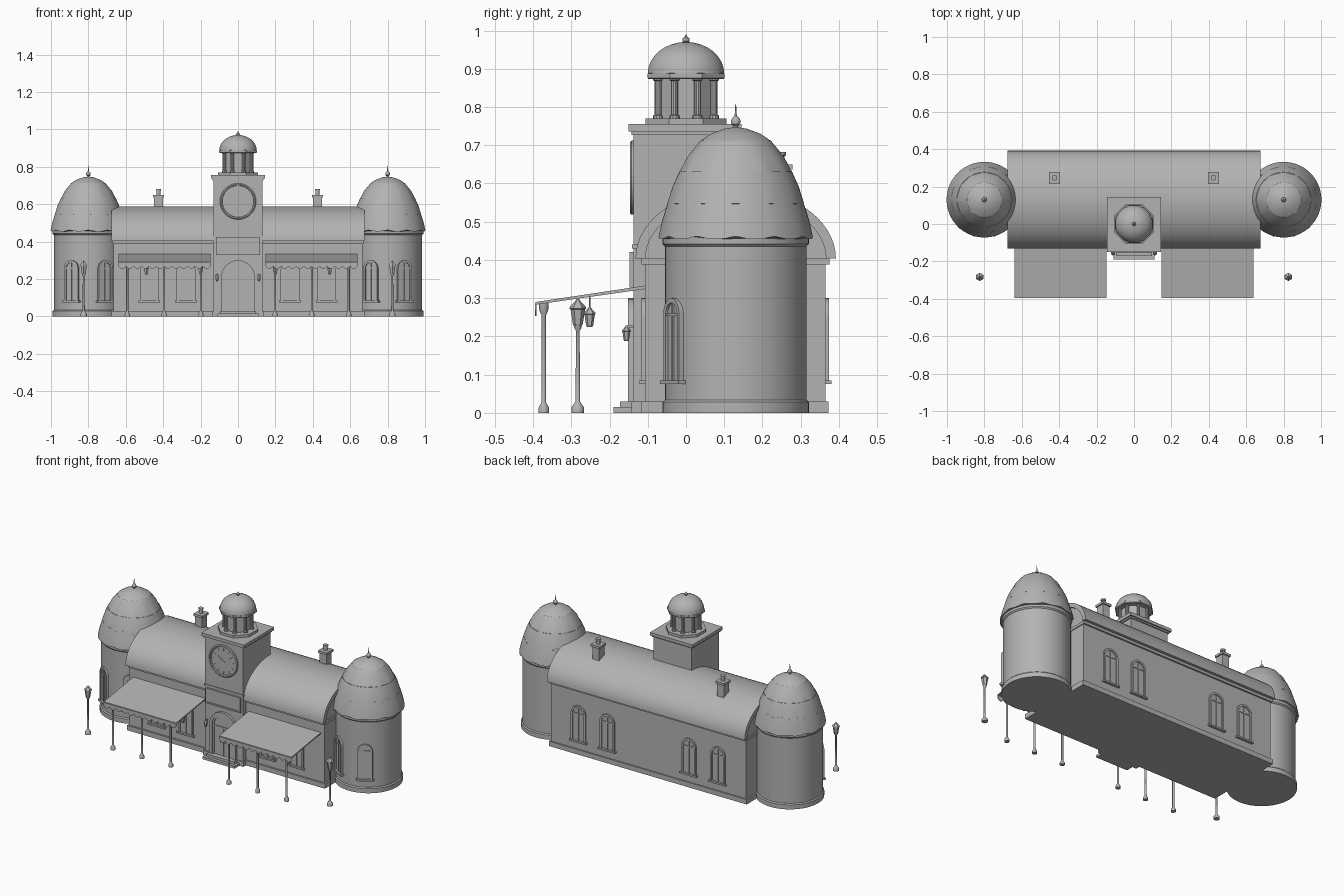
import bpy, bmesh, math
from mathutils import Matrix, Vector
from math import sin, cos, pi, radians

if "Cube" in bpy.data.objects:
    bpy.data.objects.remove(bpy.data.objects["Cube"])

grey = bpy.data.materials.new("stone_grey")
grey.diffuse_color = (0.45, 0.45, 0.45, 1)
grey.use_nodes = True
grey.node_tree.nodes["Principled BSDF"].inputs["Base Color"].default_value = grey.diffuse_color


def finish(name, bm, mat=None, smooth=False):
    if mat is not None:
        bm.transform(mat)
    bmesh.ops.recalc_face_normals(bm, faces=bm.faces)
    me = bpy.data.meshes.new(name)
    bm.to_mesh(me)
    bm.free()
    me.materials.append(grey)
    ob = bpy.data.objects.new(name, me)
    bpy.context.collection.objects.link(ob)
    if smooth:
        bpy.ops.object.select_all(action='DESELECT')
        ob.select_set(True)
        bpy.context.view_layer.objects.active = ob
        bpy.ops.object.shade_smooth_by_angle(angle=radians(35))
    return ob


def box(name, x0, x1, y0, y1, z0, z1, mat=None):
    bm = bmesh.new()
    bmesh.ops.create_cube(bm, size=1)
    bm.transform(Matrix.Translation(((x0 + x1) / 2, (y0 + y1) / 2, (z0 + z1) / 2))
                 @ Matrix.Diagonal((x1 - x0, y1 - y0, z1 - z0, 1)))
    return finish(name, bm, mat)


def lathe(name, prof, x=0, y=0, n=32, smooth=True, wave=0, scallops=12, mat=None):
    """Turn an (r, z) profile; wave lowers the first ring in scallops."""
    bm = bmesh.new()
    rings = []
    for i, (r, z) in enumerate(prof):
        ring = []
        for k in range(n):
            a = 2 * pi * (k + 0.5) / n
            dz = wave * abs(sin(scallops * a / 2)) if i == 0 else 0
            ring.append(bm.verts.new((r * cos(a), r * sin(a), z - dz)))
        rings.append(ring)
    for a, b in zip(rings, rings[1:]):
        for k in range(n):
            bm.faces.new((a[k], a[(k + 1) % n], b[(k + 1) % n], b[k]))
    bm.faces.new(rings[0])
    bm.faces.new(rings[-1])
    return finish(name, bm, (mat or Matrix()) @ Matrix.Translation((x, y, 0)), smooth)


def prism(name, pts, d0, d1, axis='y', mat=None, smooth=False):
    """Extrude a closed outline: (x, z) along y, or (y, z) along x."""
    bm = bmesh.new()
    put = (lambda p, d: (p[0], d, p[1])) if axis == 'y' else (lambda p, d: (d, p[0], p[1]))
    a = [bm.verts.new(put(p, d0)) for p in pts]
    b = [bm.verts.new(put(p, d1)) for p in pts]
    bm.faces.new(a)
    bm.faces.new(b)
    for i in range(len(pts)):
        j = (i + 1) % len(pts)
        bm.faces.new((a[i], a[j], b[j], b[i]))
    return finish(name, bm, mat, smooth)


def arch(w, z0, z1, n=14):
    r = w / 2
    return [(r, z0)] + [(r * cos(pi * i / n), z1 - r + r * sin(pi * i / n))
                        for i in range(n + 1)] + [(-r, z0)]


def arch_frame(name, w, z0, z1, t, d0, d1, mat):
    """Open arched surround of width t."""
    outer, inner = arch(w, z0, z1), arch(w - 2 * t, z0, z1 - t)
    prism(name, outer + inner[::-1], d0, d1, mat=mat, smooth=True)


def window(x, y, turn, w=0.1, z0=0.085, z1=0.3):
    """Arched window facing local -y, placed on a wall."""
    m = Matrix.Translation((x, y, 0)) @ Matrix.Rotation(turn, 4, 'Z')
    arch_frame("window_frame", w, z0, z1, 0.012, -0.009, 0.02, m)
    prism("window_pane", arch(w - 0.02, z0, z1 - 0.01), -0.002, 0.015, mat=m)
    box("window_mullion", -0.003, 0.003, -0.006, 0.01, z0, z1 - 0.01, m)
    box("window_transom", -w / 2 + 0.01, w / 2 - 0.01, -0.006, 0.01,
        z1 - w / 2 - 0.004, z1 - w / 2 + 0.003, m)
    box("window_sill", -w / 2 - 0.008, w / 2 + 0.008, -0.015, 0.02, z0 - 0.01, z0, m)


def lantern(name, x, y, z, s=1.0):
    prof = [(0.010, 0), (0.013, 0.006), (0.019, 0.045), (0.022, 0.047),
            (0.020, 0.053), (0.009, 0.064), (0.003, 0.072)]
    lathe(name, [(r * s, z + h * s) for r, h in prof], x, y, 6, False)


CY = 0.13   # depth of the hall's centre line

# Main hall: plinth, walls, cornice, barrel roof
box("hall_plinth", -0.675, 0.675, -0.118, 0.373, 0, 0.03)
box("hall_walls", -0.665, 0.665, -0.107, 0.365, 0.03, 0.405)
box("hall_cornice", -0.67, 0.67, -0.117, 0.375, 0.388, 0.404)


def roof_arc(a, b, n=32):
    return [(CY + a * cos(pi * i / n), 0.404 + b * sin(pi * i / n)) for i in range(n + 1)]


prism("roof_shell", roof_arc(0.262, 0.184) + roof_arc(0.236, 0.158)[::-1],
      -0.675, 0.675, 'x', smooth=True)
prism("roof_gable", roof_arc(0.24, 0.162), -0.662, 0.662, 'x')

for x in (-0.475, -0.278, 0.278, 0.475):
    window(x, -0.107, 0)
    window(x, 0.365, pi)

# Clock tower
box("tower_body", -0.13, 0.13, -0.137, 0.13, 0, 0.74)
box("tower_plinth", -0.137, 0.137, -0.144, 0.1, 0, 0.03)
box("tower_band", -0.134, 0.134, -0.141, 0.12, 0.43, 0.44)
box("tower_ledge_lower", -0.137, 0.137, -0.143, 0.137, 0.727, 0.736)
box("tower_ledge", -0.145, 0.145, -0.15, 0.145, 0.736, 0.755)
lathe("lantern_base", [(0.115, 0.755), (0.115, 0.77)], n=8, smooth=False)
lathe("lantern_drum", [(0.074, 0.77), (0.074, 0.88)], n=8, smooth=False)
for k in range(8):
    a = 2 * pi * (k + 0.5) / 8
    lathe("lantern_column", [(0.013, 0.77), (0.013, 0.778), (0.009, 0.78), (0.009, 0.868),
                             (0.013, 0.87), (0.013, 0.88)], 0.079 * cos(a), 0.079 * sin(a), 10)
lathe("lantern_cornice", [(0.106, 0.873), (0.109, 0.876), (0.109, 0.887), (0.1, 0.889)],
      n=8, smooth=False)
lathe("lantern_dome", [(0.102 * cos(t * pi / 16), 0.887 + 0.083 * sin(t * pi / 16))
                       for t in range(8)] + [(0.004, 0.97)], n=16)
lathe("lantern_finial", [(0.005, 0.965), (0.01, 0.973), (0.009, 0.98), (0.003, 0.984),
                         (0.001, 0.99)], n=12)

# Clock: rim, face, hour marks, hands
face = Matrix.Translation((0, -0.137, 0.615)) @ Matrix.Rotation(pi / 2, 4, 'X')
lathe("clock_face", [(0.09, -0.01), (0.09, 0.003)], n=48, mat=face)
lathe("clock_rim", [(0.084, 0.0), (0.097, 0.0), (0.097, 0.006), (0.092, 0.01),
                    (0.086, 0.008), (0.084, 0.003)], n=48, mat=face)
for k in range(12):
    box("clock_hour_mark", -0.002, 0.002, 0.064, 0.078, 0, 0.005,
        face @ Matrix.Rotation(k * pi / 6, 4, 'Z'))
for ang, ln in ((60, 0.045), (-60, 0.062)):
    box("clock_hand", -0.002, 0.002, -0.01, ln, 0, 0.006,
        face @ Matrix.Rotation(radians(ang), 4, 'Z'))

# Blank sign panel
box("sign_panel", -0.112, 0.112, -0.144, -0.13, 0.335, 0.415)
for z in (0.328, 0.412):
    box("sign_border", -0.118, 0.118, -0.148, -0.13, z, z + 0.009)
for x in (-0.118, 0.109):
    box("sign_border_side", x, x + 0.009, -0.148, -0.13, 0.328, 0.421)

# Entrance: arch, double doors, steps
arch_frame("door_surround", 0.18, 0.03, 0.3, 0.018, -0.152, -0.13, None)
arch_frame("door_inner_arch", 0.144, 0.03, 0.282, 0.01, -0.146, -0.13, None)
prism("door_leaves", arch(0.13, 0.03, 0.275), -0.141, -0.13)
box("door_meeting_rail", -0.003, 0.003, -0.144, -0.13, 0.03, 0.2)
box("door_transom", -0.063, 0.063, -0.145, -0.13, 0.2, 0.208)
for s in (-1, 1):
    box("door_knob", s * 0.014 - 0.004, s * 0.014 + 0.004, -0.149, -0.14, 0.115, 0.125)
box("step_lower", -0.11, 0.11, -0.19, -0.13, 0, 0.015)
box("step_upper", -0.095, 0.095, -0.172, -0.13, 0.015, 0.03)

for s in (-1, 1):
    # Round corner pavilion
    tx = s * 0.8
    lathe("pavilion_base", [(0.192, 0), (0.192, 0.028), (0.186, 0.034)], tx, CY, 64)
    lathe("pavilion_wall", [(0.185, 0.03), (0.185, 0.462)], tx, CY, 64)
    lathe("pavilion_cornice", [(0.185, 0.435), (0.192, 0.442), (0.192, 0.462)], tx, CY, 64)
    tiers = ([(0.202, 0.463), (0.192, 0.505), (0.176, 0.555)],
             [(0.179, 0.55), (0.165, 0.592), (0.147, 0.632)],
             [(0.150, 0.627), (0.125, 0.672), (0.092, 0.712)],
             [(0.094, 0.71), (0.065, 0.73), (0.03, 0.743), (0.004, 0.747)])
    for i, prof in enumerate(tiers):
        lathe("pavilion_dome_tier", prof, tx, CY, 72, wave=0.009 if i < 3 else 0)
    lathe("pavilion_finial", [(0.006, 0.74), (0.006, 0.75), (0.012, 0.756), (0.013, 0.764),
                              (0.009, 0.772), (0.003, 0.777), (0.001, 0.808)], tx, CY, 12)
    for a in (-29, 29):
        t = radians(a)
        window(tx + 0.184 * sin(t), CY - 0.184 * cos(t), t, w=0.085)

    # Chimney
    cx, cy = s * 0.425, 0.247
    box("chimney_stack", cx - 0.023, cx + 0.023, cy - 0.025, cy + 0.025, 0.5, 0.638)
    box("chimney_cap", cx - 0.03, cx + 0.03, cy - 0.032, cy + 0.032, 0.636, 0.65)
    lathe("chimney_pot", [(0.011, 0.65), (0.011, 0.672), (0.015, 0.674), (0.015, 0.682)],
          cx, cy, 12)

    # Awning: sloping sheet and scalloped front edge
    x0, x1 = sorted((s * 0.147, s * 0.64))
    prism("awning_sheet", [(-0.393, 0.283), (-0.393, 0.29), (-0.1, 0.334), (-0.1, 0.325)],
          x0, x1, 'x')
    n = 72
    edge = [(x0 + (x1 - x0) * i / n, 0.268 - 0.014 * abs(sin(pi * i / 6))) for i in range(n + 1)]
    prism("awning_valance", edge + [(x1, 0.286), (x0, 0.286)], -0.395, -0.391)

    # Awning posts and hanging lanterns
    for px in (0.198, 0.395, 0.592):
        lathe("awning_post", [(0.014, 0), (0.014, 0.014), (0.008, 0.024), (0.006, 0.03),
                              (0.006, 0.255), (0.012, 0.268), (0.013, 0.287)],
              s * px, -0.372, 12)
    for px in (0.2, 0.49):
        lantern("hanging_lantern", s * px, -0.252, 0.225, 0.72)
        lathe("lantern_rod", [(0.002, 0.27), (0.002, 0.306)], s * px, -0.252, 6)

    # Street lamp
    lathe("lamp_post", [(0.017, 0), (0.017, 0.014), (0.01, 0.024), (0.006, 0.03),
                        (0.005, 0.215), (0.01, 0.222), (0.01, 0.23)], s * 0.825, -0.283, 12)
    lantern("lamp_head", s * 0.825, -0.283, 0.226)

    # Wall lantern beside the door
    lantern("wall_lantern", s * 0.112, -0.156, 0.188, 0.55)
    box("wall_lantern_arm", s * 0.112 - 0.003, s * 0.112 + 0.003, -0.158, -0.13, 0.222, 0.228)
